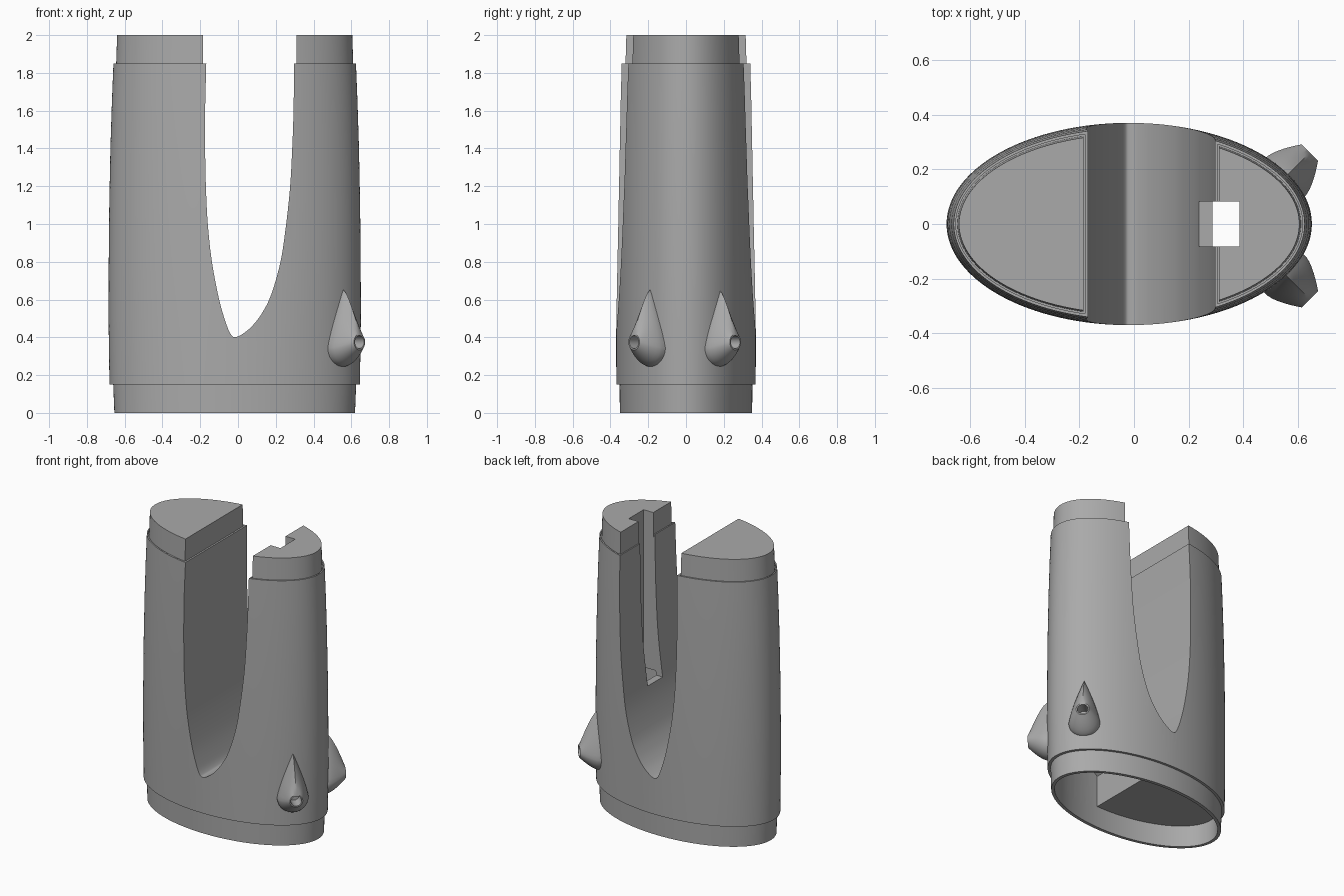
import bpy, bmesh, math
from mathutils import Vector

if "Cube" in bpy.data.objects:
    bpy.data.objects.remove(bpy.data.objects["Cube"])

CX = -0.0175          # centre of the oval body
SIDES = 128

grey = bpy.data.materials.new("plain_grey")
grey.diffuse_color = (0.4, 0.4, 0.4, 1)
grey.use_nodes = True
grey.node_tree.nodes["Principled BSDF"].inputs["Base Color"].default_value = grey.diffuse_color


def loft(name, rings, caps=True):
    """Skin a list of closed point rings."""
    bm = bmesh.new()
    loops = [[bm.verts.new(p) for p in r] for r in rings]
    n = len(loops[0])
    for a, b in zip(loops, loops[1:]):
        for i in range(n):
            j = (i + 1) % n
            bm.faces.new((a[i], a[j], b[j], b[i]))
    if caps:
        bm.faces.new(loops[0])
        bm.faces.new(loops[-1])
    bmesh.ops.recalc_face_normals(bm, faces=bm.faces)
    me = bpy.data.meshes.new(name)
    bm.to_mesh(me)
    bm.free()
    me.materials.append(grey)
    ob = bpy.data.objects.new(name, me)
    bpy.context.collection.objects.link(ob)
    return ob


def oval(z, rx, ry):
    return [(CX + rx * math.cos(2 * math.pi * i / SIDES),
             ry * math.sin(2 * math.pi * i / SIDES), z) for i in range(SIDES)]


def ovals(name, *rows):
    return loft(name, [oval(*r) for r in rows])


def prism(name, outline, y):
    """Extrude an xz outline along y."""
    return loft(name, [[(x, s, z) for x, z in outline] for s in (-y, y)])


def box(name, x0, x1, y, z0, z1):
    return prism(name, [(x0, z0), (x1, z0), (x1, z1), (x0, z1)], y)


def activate(ob):
    bpy.ops.object.select_all(action='DESELECT')
    ob.select_set(True)
    bpy.context.view_layer.objects.active = ob


def cut(ob, *cutters, op='DIFFERENCE'):
    activate(ob)
    for c in cutters:
        m = ob.modifiers.new("cut", 'BOOLEAN')
        m.operation, m.solver, m.object = op, 'EXACT', c
        bpy.ops.object.modifier_apply(modifier=m.name)
        bpy.data.objects.remove(c)


def smooth_curve(pts, steps=6):
    """Catmull-Rom curve through the points."""
    p = [Vector(q) for q in pts]
    p = [2 * p[0] - p[1]] + p + [2 * p[-1] - p[-2]]
    out = []
    for a, b, c, d in zip(p, p[1:], p[2:], p[3:]):
        for k in range(steps):
            t = k / steps
            out.append(0.5 * (2 * b + (c - a) * t + (2 * a - 5 * b + 4 * c - d) * t * t
                              + (3 * b - a - 3 * c + d) * t ** 3))
    return [tuple(v) for v in out] + [tuple(p[-2])]


# Oval body with a slightly recessed foot collar
body = ovals("body", (0, 0.637, 0.35), (0.15, 0.643, 0.352), (0.15, 0.663, 0.369),
             (0.5, 0.668, 0.37), (0.8, 0.667, 0.369), (1.1, 0.664, 0.366),
             (1.4, 0.658, 0.361), (1.65, 0.65, 0.356), (1.85, 0.642, 0.35))

# Rounded slot between the two prongs
left = [(-0.168, 1.85), (-0.174, 1.6), (-0.174, 1.4), (-0.17, 1.2), (-0.16, 1.0),
        (-0.138, 0.8), (-0.1, 0.6), (-0.06, 0.465), (-0.035, 0.412)]
right = [(-0.015, 0.402), (0.015, 0.412), (0.07, 0.455), (0.125, 0.525), (0.175, 0.625),
         (0.225, 0.8), (0.255, 1.0), (0.276, 1.2), (0.287, 1.4), (0.294, 1.6), (0.297, 1.85)]
slot = [(-0.168, 2.1)] + smooth_curve(left + right) + [(0.297, 2.1)]

# Thin seat groove around the rim pieces
seat = ovals("seat_cutter", (1.83, 0.634, 0.339), (1.9, 0.634, 0.339))
cut(seat, box("seat_gap", -0.18, 0.305, 1, 1.5, 2.2))

# Hollow below: foot socket and a chamber under the right prong
socket = ovals("socket_cutter", (-0.1, 0.615, 0.328), (0.15, 0.615, 0.328))
chamber = ovals("chamber_cutter", (0.1, 0.615, 0.328), (0.95, 0.615, 0.328))
chamber_side = [(0.03, 0.05), (0.03, 0.37), (0.1, 0.42), (0.16, 0.49), (0.21, 0.58),
                (0.26, 0.72), (0.292, 0.9), (0.8, 0.9), (0.8, 0.05)]
cut(chamber, prism("chamber_limit", chamber_side, 1), op='INTERSECT')

cut(body, prism("slot_cutter", slot, 1), seat, socket, chamber,
    box("channel_cutter", 0.1, 0.385, 0.082, 0.87, 2.2))

# Stepped rim on top of both prongs
rim = ovals("rim", (1.83, 0.628, 0.333), (2.0, 0.6225, 0.328))
cut(rim, box("rim_gap", -0.185, 0.31, 1, 1.5, 2.2),
    box("rim_channel", 0.1, 0.385, 0.082, 1.5, 2.2))


def nozzle(name, side):
    """Teardrop fairing that narrows to a bored round tip."""
    d = Vector((1, side, 0)).normalized()
    w = Vector((-side * d.y, side * d.x, 0))
    base = Vector((0.56, -0.007 + side * 0.185, 0))
    n, rings = 40, []

    def ring(s, blend, r_tip=0.042):
        pts = []
        for i in range(n):
            a = 2 * math.pi * i / n
            c, h = math.sin(a), math.cos(a)       # h = 1 at the apex
            if h > 0:
                t = a / (math.pi / 2) if a < math.pi else (2 * math.pi - a) / (math.pi / 2)
                u, v = 0.1 * t ** 0.9 * (1 + 0.35 * (1 - t) * t) * (1 if c > 0 else -1), \
                    0.345 + 0.305 * (1 - t)
            else:
                u, v = 0.1 * c, 0.345 + 0.1 * h
            u = u * (1 - blend) + r_tip * c * blend
            v = v * (1 - blend) + (0.375 + r_tip * h) * blend
            pts.append(base + d * s + w * u + Vector((0, 0, v)))
        return pts

    for s in (-0.08, 0, 0.02, 0.04, 0.06, 0.08, 0.1, 0.118):
        rings.append(ring(s, (max(s, 0) / 0.118) ** 1.4))
    rings += [ring(0.118, 1, 0.034), ring(0.03, 1, 0.034)]
    return loft(name, rings)


nozzles = [nozzle("front_nozzle", -1), nozzle("back_nozzle", 1)]

for ob in [body, rim] + nozzles:
    activate(ob)
    bpy.ops.object.shade_smooth_by_angle(angle=math.radians(30))
